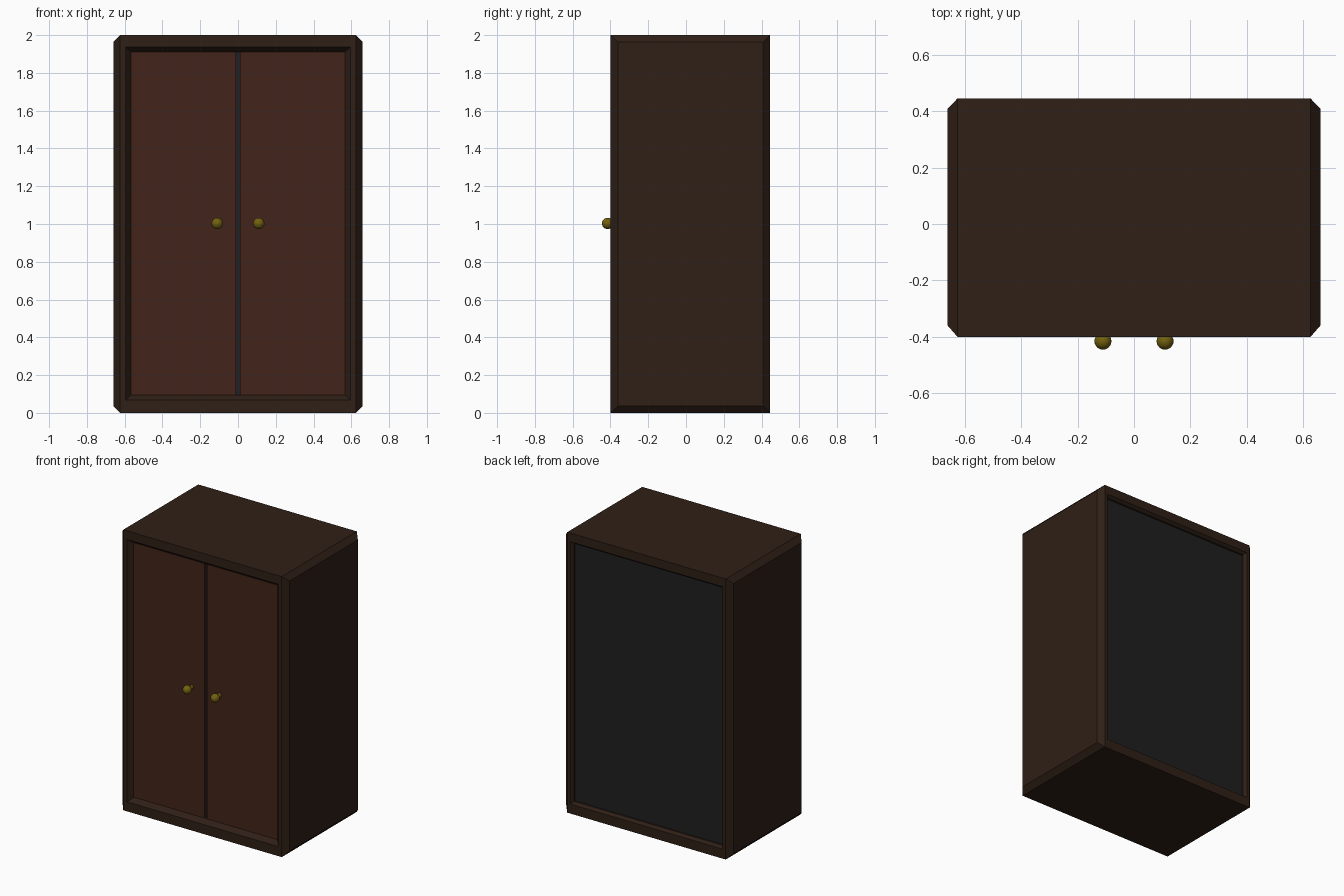
import bpy, bmesh
from math import pi
from mathutils import Vector

if "Cube" in bpy.data.objects:
    bpy.data.objects.remove(bpy.data.objects["Cube"])


def material(name, rgb):
    m = bpy.data.materials.new(name)
    m.diffuse_color = (*rgb, 1)
    m.use_nodes = True
    m.node_tree.nodes["Principled BSDF"].inputs["Base Color"].default_value = m.diffuse_color
    return m


WOOD = material("dark_wood", (0.028, 0.014, 0.008))
DOOR = material("door_wood", (0.055, 0.017, 0.010))
GREY = material("dark_grey", (0.014, 0.014, 0.014))
BRASS = material("brass", (0.17, 0.12, 0.005))


def box(bm, lo, hi):
    lo, hi = Vector(lo), Vector(hi)
    for v in bmesh.ops.create_cube(bm, size=1)["verts"]:
        v.co = Vector(lo[i] + (v.co[i] + 0.5) * (hi[i] - lo[i]) for i in range(3))


def finish(bm, name, mat):
    bmesh.ops.recalc_face_normals(bm, faces=bm.faces)
    me = bpy.data.meshes.new(name)
    bm.to_mesh(me)
    bm.free()
    me.materials.append(mat)
    ob = bpy.data.objects.new(name, me)
    bpy.context.collection.objects.link(ob)
    return ob


def box_object(name, lo, hi, mat):
    bm = bmesh.new()
    box(bm, lo, hi)
    return finish(bm, name, mat)


def step(bm, face, lo, hi):
    """Extrude a face and fit it to the given bounds."""
    c = face.calc_center_median()
    new = bmesh.ops.extrude_discrete_faces(bm, faces=[face])["faces"][0]
    for v in new.verts:
        v.co = Vector(hi[i] if v.co[i] > c[i] + 1e-4 else lo[i] for i in range(3))
    return new


# Cabinet shell: chamfered ends, moulded opening at front, recess at back
bm = bmesh.new()
box(bm, (-0.625, -0.4, 0), (0.625, 0.445, 2))
bm.normal_update()
facing = lambda d: max(bm.faces, key=lambda f: f.normal.dot(Vector(d)))
for s in (-1, 1):
    x = 0.66 * s
    step(bm, facing((s, 0, 0)), (x, -0.36, 0.037), (x, 0.408, 1.963))
    bm.normal_update()
for d, rings in (
    (-1, ((0.595, 0.935, -0.4), (0.58, 0.92, -0.38), (0.565, 0.907, -0.362), (0.565, 0.907, -0.33))),
    (1, ((0.6, 0.935, 0.445), (0.585, 0.92, 0.425), (0.585, 0.92, 0.40))),
):
    f = facing((0, d, 0))
    for hx, hz, y in rings:
        f = step(bm, f, (-hx, y, 1.003 - hz), (hx, y, 1.003 + hz))
    bm.faces.remove(f)
finish(bm, "cabinet_frame", WOOD)

# Grey inner carcass, seen between the doors and as the back panel
box_object("inner_carcass", (-0.59, -0.345, 0.08), (0.59, 0.413, 1.93), GREY)

# Doors and knobs, left and right
for side, s in (("left", -1), ("right", 1)):
    xs = sorted((0.01 * s, 0.568 * s))
    box_object(side + "_door", (xs[0], -0.365, 0.095), (xs[1], -0.34, 1.91), DOOR)
    bpy.ops.mesh.primitive_uv_sphere_add(segments=24, ring_count=12, radius=0.03,
                                         location=(0.11 * s, -0.415, 1.003))
    knob = bpy.context.object
    knob.name = side + "_knob"
    bpy.ops.mesh.primitive_cylinder_add(vertices=20, radius=0.016, depth=0.04, rotation=(pi / 2, 0, 0),
                                        location=(0.11 * s, -0.375, 1.003))
    stem = bpy.context.object
    stem.name = side + "_knob_stem"
    for ob in (knob, stem):
        ob.data.materials.append(BRASS)
        bpy.context.view_layer.objects.active = ob
        bpy.ops.object.select_all(action='DESELECT')
        ob.select_set(True)
        bpy.ops.object.shade_smooth_by_angle()
